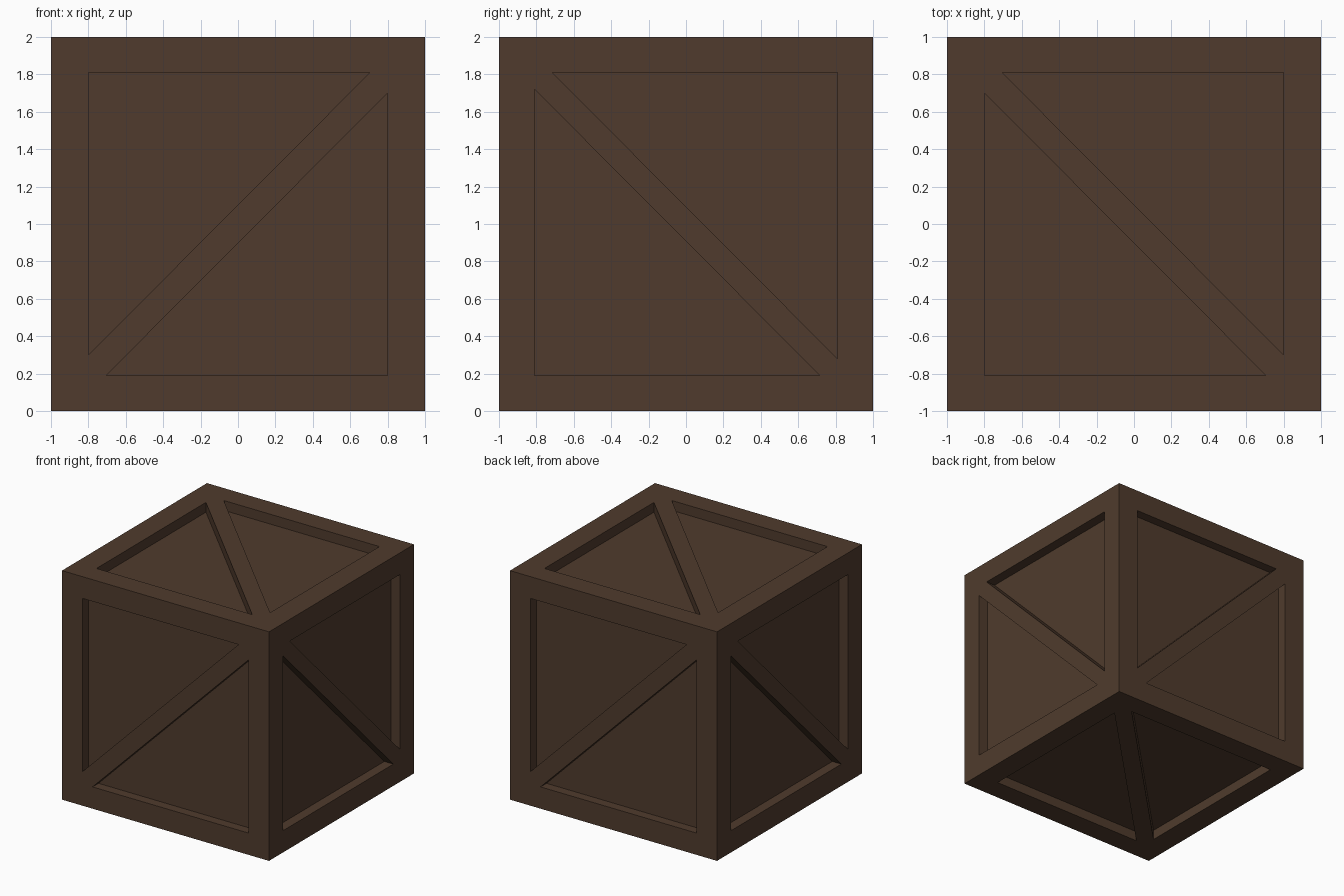
import bpy, bmesh
from mathutils import Vector

if "Cube" in bpy.data.objects:
    bpy.data.objects.remove(bpy.data.objects["Cube"])

wood = bpy.data.materials.new("dark_brown_wood")
wood.diffuse_color = (0.080, 0.044, 0.026, 1)
wood.use_nodes = True
wood.node_tree.nodes["Principled BSDF"].inputs["Base Color"].default_value = wood.diffuse_color

X, Y, Z = Vector((1, 0, 0)), Vector((0, 1, 0)), Vector((0, 0, 1))
CENTRE = Vector((0, 0, 1))


def make_object(name, bm):
    bmesh.ops.recalc_face_normals(bm, faces=bm.faces)
    mesh = bpy.data.meshes.new(name)
    bm.to_mesh(mesh)
    bm.free()
    mesh.materials.append(wood)
    obj = bpy.data.objects.new(name, mesh)
    bpy.context.collection.objects.link(obj)
    return obj


def add_prism(bm, points, push):
    """Closed prism from a polygon swept along push."""
    low = [bm.verts.new(p) for p in points]
    high = [bm.verts.new(p + push) for p in points]
    bm.faces.new(low)
    bm.faces.new(high[::-1])
    n = len(points)
    for i in range(n):
        j = (i + 1) % n
        bm.faces.new((low[i], low[j], high[j], high[i]))


# Crate body: a 2 unit cube
bm = bmesh.new()
bmesh.ops.create_cube(bm, size=2)
bmesh.ops.translate(bm, verts=bm.verts, vec=CENTRE)
crate = make_object("crate_body", bm)

# Side: u, v axes, brace direction, panel half sizes, brace cut positions, depth
sides = [
    (X, Z, 1, 0.80, 0.81, 0.705, 0.70, 0.082),     # front
    (-X, Z, 1, 0.80, 0.81, 0.705, 0.70, 0.082),    # back
    (Y, Z, -1, 0.81, 0.81, 0.715, 0.72, 0.087),    # right
    (-Y, Z, -1, 0.81, 0.81, 0.715, 0.72, 0.087),   # left
    (X, Y, -1, 0.80, 0.81, 0.705, 0.70, 0.086),    # top
    (X, -Y, -1, 0.80, 0.81, 0.705, 0.70, 0.086),   # bottom
]

# Two triangular recesses per side leave a border and a diagonal brace
bm = bmesh.new()
for u, v, f, a, b, cu, cv, depth in sides:
    n = u.cross(v)
    for s in (1, -1):
        tri = [(-f * a, b), (f * cu, b), (-f * a, -cv)]
        pts = [CENTRE + u * (s * p) + v * (s * q) + n * (1 - depth) for p, q in tri]
        add_prism(bm, pts, n * (depth + 0.2))
cutter = make_object("panel_cutter", bm)
cutter.hide_render = True

cut = crate.modifiers.new("panels", 'BOOLEAN')
cut.operation = 'DIFFERENCE'
cut.solver = 'EXACT'
cut.object = cutter
bpy.context.view_layer.objects.active = crate
bpy.ops.object.modifier_apply(modifier=cut.name)
bpy.data.objects.remove(cutter)
